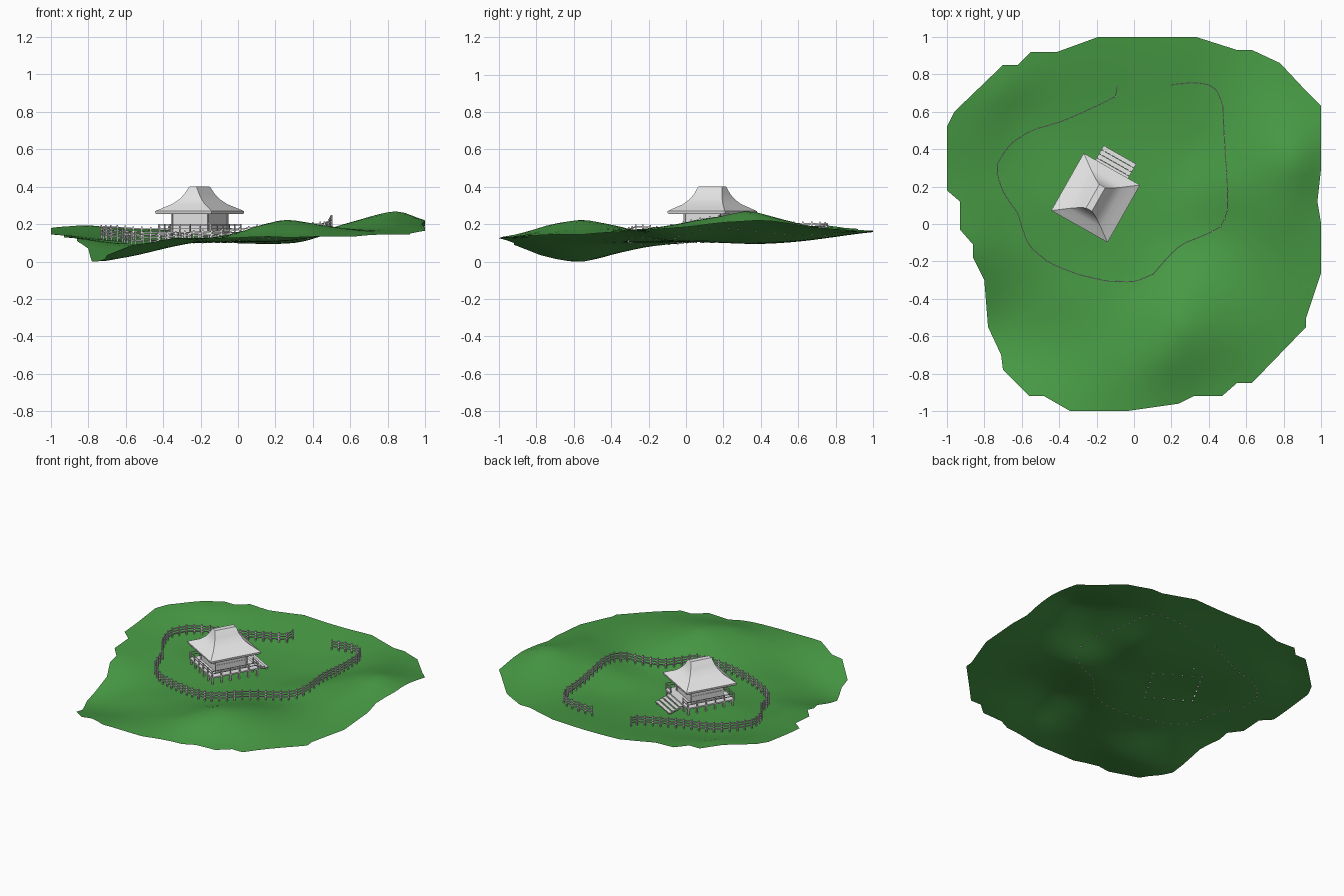
import bpy, bmesh, math
from mathutils import Vector, Matrix

if "Cube" in bpy.data.objects:
    bpy.data.objects.remove(bpy.data.objects["Cube"])

def mat(name, r, g, b):
    m = bpy.data.materials.new(name)
    m.diffuse_color = (r, g, b, 1)
    m.use_nodes = True
    m.node_tree.nodes["Principled BSDF"].inputs["Base Color"].default_value = m.diffuse_color
    return m

GRASS = mat("grass_green", 0.065, 0.33, 0.06)
PLASTER = mat("pale_grey", 0.8, 0.8, 0.8)

def finish(name, bm, material, smooth=None):
    me = bpy.data.meshes.new(name)
    bm.normal_update()
    bm.to_mesh(me)
    bm.free()
    ob = bpy.data.objects.new(name, me)
    bpy.context.collection.objects.link(ob)
    me.materials.append(material)
    if smooth:
        bpy.ops.object.select_all(action='DESELECT')
        ob.select_set(True)
        bpy.context.view_layer.objects.active = ob
        bpy.ops.object.shade_smooth_by_angle(angle=math.radians(smooth))
    return ob

def box(bm, lo, hi, m=Matrix()):
    lo, hi = Vector(lo), Vector(hi)
    s = hi - lo
    bmesh.ops.create_cube(bm, size=1, matrix=m @ Matrix.Translation((lo + hi) / 2)
                          @ Matrix.Diagonal((s.x, s.y, s.z, 1)))

def bar(bm, a, b, w, h):
    # rectangular bar between two points
    a, b = Vector(a), Vector(b)
    d = b - a
    m = Matrix.Translation((a + b) / 2) @ d.to_track_quat('X', 'Z').to_matrix().to_4x4()
    bmesh.ops.create_cube(bm, size=1, matrix=m @ Matrix.Diagonal((d.length, w, h, 1)))

# ---- terrain: outline and inner survey points, blended smoothly
EDGE = [(1, .63, .19), (.93, .7, .18), (.78, .86, .17), (.63, .93, .16), (.55, .93, .16),
        (.33, 1, .165), (-.19, 1, .165), (-.41, .92, .17), (-.55, .92, .175), (-.62, .85, .18),
        (-.7, .85, .18), (-.96, .6, .185), (-1, .52, .18), (-1, .18, .145), (-.93, .12, .14),
        (-.93, -.03, .13), (-.86, -.11, .125), (-.86, -.18, .11), (-.8, -.3, .07),
        (-.78, -.55, .0), (-.71, -.7, .015), (-.7, -.78, .035), (-.56, -.92, .09),
        (-.48, -.92, .1), (-.34, -1, .125), (-.04, -1, .125), (.24, -.96, .13), (.32, -.92, .13),
        (.47, -.92, .135), (.55, -.85, .135), (.63, -.85, .135), (.92, -.55, .145),
        (.92, -.5, .15), (1, -.26, .165), (1, 0, .185), (.98, .12, .2), (1, .3, .215)]
INNER = [(.86, .33, .268), (.8, .05, .22), (.25, -.55, .222), (.3, -.35, .185), (.6, -.3, .17),
         (.6, -.6, .17), (0, -.6, .15), (-.3, -.6, .09), (-.5, -.65, .045), (-.6, -.35, .05),
         (-.35, -.4, .09), (0, -.33, .115), (.25, -.1, .115), (.5, .2, .18), (.48, .6, .145),
         (.3, .3, .105), (0, .1, .105), (-.2, .14, .108), (-.45, .1, .114), (-.65, 0, .1),
         (-.72, .3, .122), (-.5, .5, .115), (-.1, .6, .11), (.2, .7, .12), (-.75, .71, .19),
         (.72, .6, .2), (.42, -.05, .132), (.14, -.72, .195), (-.6, .6, .135), (.36, .42, .11)]
PTS = EDGE + INNER

def phi(x, y, p):
    return math.sqrt((x - p[0]) ** 2 + (y - p[1]) ** 2 + 0.004)

def solve():
    n = len(PTS)
    A = [[phi(p[0], p[1], q) for q in PTS] + [p[2] - .13] for p in PTS]
    for i in range(n):
        k = max(range(i, n), key=lambda r: abs(A[r][i]))
        A[i], A[k] = A[k], A[i]
        for r in range(i + 1, n):
            f = A[r][i] / A[i][i]
            A[r] = [u - f * v for u, v in zip(A[r], A[i])]
    w = [0] * n
    for i in reversed(range(n)):
        w[i] = (A[i][n] - sum(A[i][j] * w[j] for j in range(i + 1, n))) / A[i][i]
    return w

WEIGHTS = solve()

def ground(x, y):
    z = .13 + sum(w * phi(x, y, p) for w, p in zip(WEIGHTS, PTS))
    return min(max(z, 0), .27)

bm = bmesh.new()
rim = []
for i, p in enumerate(EDGE):
    q = EDGE[(i + 1) % len(EDGE)]
    n = max(1, round(math.hypot(q[0] - p[0], q[1] - p[1]) / .08))
    rim += [(p[0] + (q[0] - p[0]) * k / n, p[1] + (q[1] - p[1]) * k / n) for k in range(n)]
RINGS = 18
c0 = (.05, 0)
centre = bm.verts.new((*c0, ground(*c0)))
prev = None
for k in range(1, RINGS + 1):
    t = k / RINGS
    ring = []
    for x, y in rim:
        x, y = c0[0] + (x - c0[0]) * t, c0[1] + (y - c0[1]) * t
        ring.append(bm.verts.new((x, y, ground(x, y))))
    for i in range(len(ring)):
        j = (i + 1) % len(ring)
        if prev:
            bm.faces.new((prev[j], prev[i], ring[i], ring[j]))
        else:
            bm.faces.new((centre, ring[i], ring[j]))
    prev = ring
bmesh.ops.recalc_face_normals(bm, faces=bm.faces)
if sum(f.normal.z for f in bm.faces) < 0:
    bmesh.ops.reverse_faces(bm, faces=bm.faces)
finish("grass_terrain", bm, GRASS, 60)

# ---- fence: posts at even spacing along a path, three rails
PATH = [(-.09, .73), (-.1, .68), (-.2, .63), (-.38, .55), (-.55, .5), (-.66, .43), (-.73, .33),
        (-.73, .25), (-.69, .15), (-.62, .06), (-.6, -.02), (-.56, -.12), (-.45, -.21),
        (-.3, -.27), (-.15, -.305), (0, -.31), (.1, -.27), (.17, -.19), (.25, -.11), (.4, -.05),
        (.47, -.01), (.5, .07), (.5, .18), (.49, .35), (.48, .5), (.475, .63), (.45, .71),
        (.39, .75), (.3, .755), (.2, .745)]
posts, left = [PATH[0]], .05
for p, q in zip(PATH, PATH[1:]):
    a, b = Vector(p), Vector(q)
    pos, L = 0, (b - a).length
    while L - pos >= left:
        pos += left
        posts.append(tuple(a.lerp(b, pos / L)))
        left = .05
    left -= L - pos
feet = [Vector((x, y, ground(x, y))) for x, y in posts]
bm = bmesh.new()
for f in feet:
    bar(bm, f - Vector((0, 0, .003)), f + Vector((0, 0, .07)), .008, .008)
finish("fence_posts", bm, PLASTER)
bm = bmesh.new()
for a, b in zip(feet, feet[1:]):
    for h in (.024, .041, .058):
        up = Vector((0, 0, h))
        bar(bm, a + up, b + up, .004, .007)
finish("fence_rails", bm, PLASTER)

# ---- house, built in its own turned frame
H = Matrix.Translation((-.205, .14, 0)) @ Matrix.Rotation(math.radians(-29.5), 4, 'Z')

# hipped roof with a sweeping curve up to a short ridge
bm = bmesh.new()
SECTION = [(.11, .11, .258), (.17, .172, .255), (.173, .176, .262), (.173, .176, .27),
           (.14, .152, .287), (.1, .122, .307), (.068, .1, .333), (.045, .085, .362),
           (.024, .075, .397), (.018, .072, .402)]
prev = None
for hx, hy, z in SECTION:
    ring = [bm.verts.new(H @ Vector((sx * hx, sy * hy, z)))
            for sx, sy in ((-1, -1), (1, -1), (1, 1), (-1, 1))]
    if prev:
        for i in range(4):
            j = (i + 1) % 4
            bm.faces.new((prev[i], prev[j], ring[j], ring[i]))
    else:
        bm.faces.new(ring[::-1])
    prev = ring
bm.faces.new(prev)
finish("curved_roof", bm, PLASTER, 30)

# walls with corner posts, beams and uprights
bm = bmesh.new()
box(bm, (-.108, -.108, .15), (.108, .108, .262), H)
finish("house_walls", bm, PLASTER)
bm = bmesh.new()
for k in range(4):
    R = H @ Matrix.Rotation(k * math.pi / 2, 4, 'Z')
    box(bm, (.102, .102, .15), (.113, .113, .262), R)
    box(bm, (-.105, .106, .198), (.105, .111, .206), R)
finish("wall_frame", bm, PLASTER)

# veranda deck and its legs
bm = bmesh.new()
box(bm, (-.165, -.165, .148), (.165, .165, .157), H)
finish("veranda_deck", bm, PLASTER)
bm = bmesh.new()
for i in range(6):
    for j in range(6):
        if i in (0, 5) or j in (0, 5):
            x, y = -.155 + .062 * i, -.155 + .062 * j
            box(bm, (x - .005, y - .005, .1), (x + .005, y + .005, .15), H)
finish("veranda_legs", bm, PLASTER)

# railing, open at the stairs
bm = bmesh.new()
for k in range(4):
    R = H @ Matrix.Rotation(k * math.pi / 2, 4, 'Z')
    spans = [(-.16, -.09), (.09, .16)] if k == 0 else [(-.16, .16)]
    for a, b in spans:
        for z in (.176, .193):
            box(bm, (a, .159, z), (b, .163, z + .004), R)
        n = max(1, round((b - a) / .06))
        for i in range(n + 1):
            x = a + (b - a) * i / n
            box(bm, (x - .003, .158, .155), (x + .003, .164, .2), R)
finish("veranda_railing", bm, PLASTER)

# stairs
bm = bmesh.new()
for i in range(4):
    y, z = .165 + .025 * i, .148 - .01 * i
    box(bm, (-.1, y, z - .006), (.1, y + .024, z), H)
for x in (-.085, .085):
    bar(bm, H @ Vector((x, .16, .14)), H @ Vector((x, .262, .105)), .008, .014)
finish("front_stairs", bm, PLASTER)
